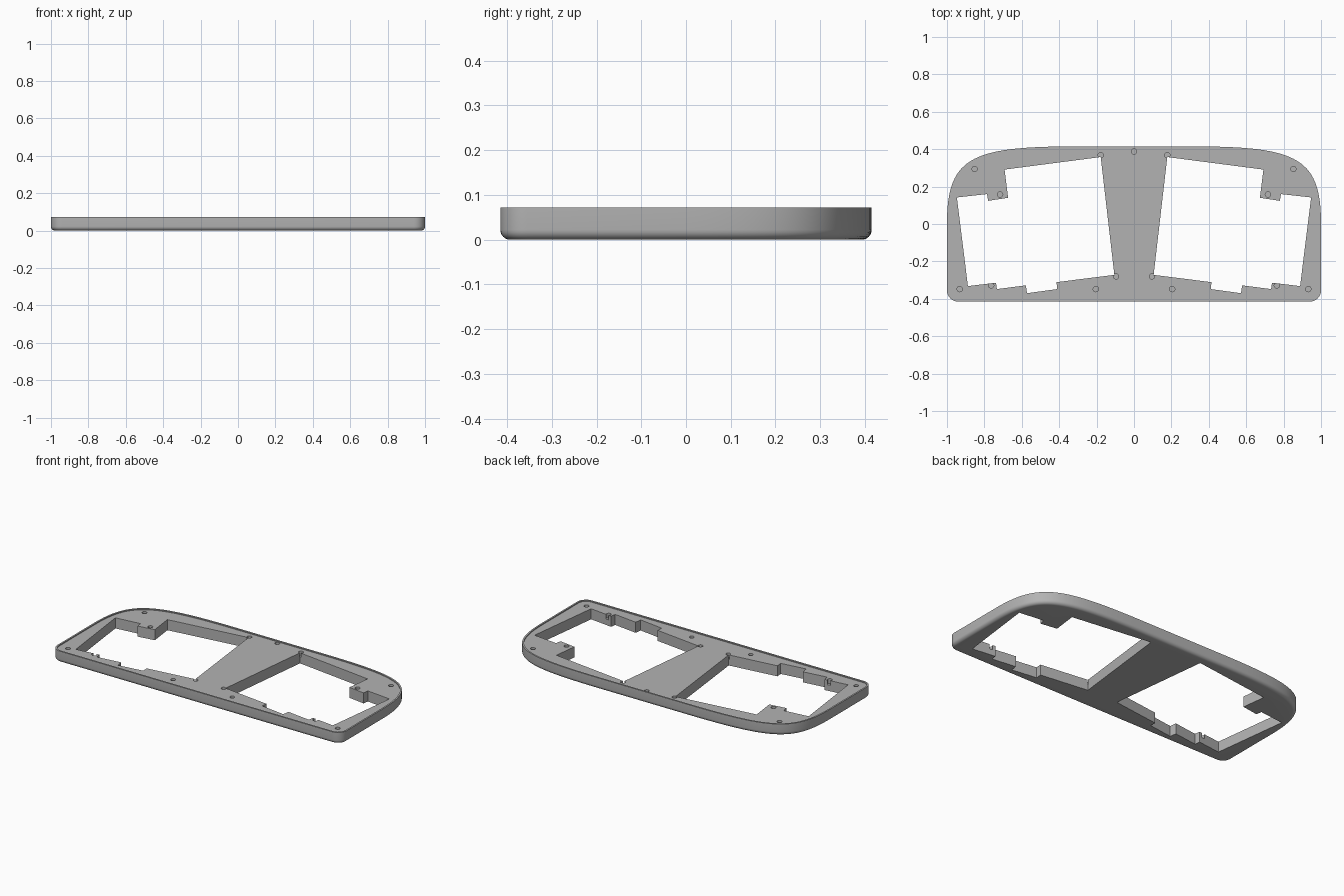
import bpy, bmesh, math
from mathutils import Vector
from mathutils.geometry import interpolate_bezier

cube = bpy.data.objects.get("Cube")
if cube:
    bpy.data.objects.remove(cube, do_unlink=True)

HEIGHT = 0.072
FILLET = 0.022
LIP_WIDTH, LIP_DEPTH = 0.01, 0.006

grey = bpy.data.materials.new("plain grey")
grey.use_nodes = True
colour = (0.45, 0.45, 0.45, 1)
grey.diffuse_color = colour
grey.node_tree.nodes["Principled BSDF"].inputs["Base Color"].default_value = colour


def make_object(name, bm):
    bmesh.ops.recalc_face_normals(bm, faces=bm.faces)
    mesh = bpy.data.meshes.new(name)
    bm.to_mesh(mesh)
    bm.free()
    mesh.materials.append(grey)
    obj = bpy.data.objects.new(name, mesh)
    bpy.context.collection.objects.link(obj)
    return obj


def loft(bm, rings):
    """Skin a stack of closed (points, z) rings and cap both ends."""
    loops = [[bm.verts.new((p[0], p[1], z)) for p in pts] for pts, z in rings]
    n = len(loops[0])
    for a, b in zip(loops, loops[1:]):
        for i in range(n):
            j = (i + 1) % n
            bm.faces.new((a[i], a[j], b[j], b[i]))
    bm.faces.new(loops[0])
    bm.faces.new(loops[-1])


def offset(points, distance):
    """Move a counter-clockwise outline inwards."""
    result = []
    for i, p in enumerate(points):
        before = (p - points[i - 1]).normalized()
        after = (points[(i + 1) % len(points)] - p).normalized()
        t = (before + after).normalized()
        result.append(p + Vector((-t.y, t.x)) * distance / max(t.dot(after), 0.5))
    return result


# Outline: small front corners, long sweeping back corners
radius = 0.06
half = []
for i in range(9):
    a = math.radians(-90 + 90 * i / 8)
    half.append(Vector((1 - radius + radius * math.cos(a),
                        -0.415 + radius + radius * math.sin(a))))
sweep = [Vector(p) for p in ((1, 0), (1, 0.36), (0.87, 0.415), (0.3, 0.415))]
half += interpolate_bezier(*sweep, 32)
outline = half + [Vector((-p.x, p.y)) for p in reversed(half)]

# Plate with a rounded underside and a thin raised lip on top
rings = []
for i in range(7):
    a = math.radians(90 * i / 6)
    rings.append((offset(outline, FILLET * (1 - math.sin(a))),
                  FILLET * (1 - math.cos(a))))
rings.append((outline, HEIGHT))
inner = offset(outline, LIP_WIDTH)
rings += [(inner, HEIGHT), (inner, HEIGHT - LIP_DEPTH)]
bm = bmesh.new()
loft(bm, rings)
plate = make_object("frame_plate", bm)

# Opening with its screw tab and stepped front edge
opening = [(0.178, 0.358), (0.692, 0.291), (0.673, 0.14), (0.78, 0.124),
           (0.786, 0.16), (0.947, 0.142), (0.888, -0.332), (0.738, -0.314),
           (0.733, -0.348), (0.578, -0.328), (0.572, -0.37), (0.411, -0.348),
           (0.414, -0.311), (0.105, -0.272)]
# Blind screw holes
holes = [(0.178, 0.368), (0.852, 0.294), (0.716, 0.158), (0.096, -0.28),
         (0.204, -0.348), (0.764, -0.328), (0.932, -0.348)]

bm_open, bm_holes = bmesh.new(), bmesh.new()


def cut_hole(x, y):
    circle = [(x + 0.0145 * math.cos(k * math.tau / 20),
               y + 0.0145 * math.sin(k * math.tau / 20)) for k in range(20)]
    loft(bm_holes, [(circle, HEIGHT - 0.035), (circle, HEIGHT + 0.1)])


for side in (1, -1):
    pts = [(side * x, y) for x, y in opening]
    loft(bm_open, [(pts, -0.1), (pts, HEIGHT + 0.1)])
    for x, y in holes:
        cut_hole(side * x, y)
cut_hole(0, 0.388)

bpy.context.view_layer.objects.active = plate
plate.select_set(True)
for name, bm in (("opening_cutter", bm_open), ("screw_hole_cutter", bm_holes)):
    cutter = make_object(name, bm)
    cutter.hide_render = True
    mod = plate.modifiers.new(name, 'BOOLEAN')
    mod.operation = 'DIFFERENCE'
    mod.solver = 'EXACT'
    mod.object = cutter
    bpy.ops.object.modifier_apply(modifier=name)
    bpy.data.objects.remove(cutter, do_unlink=True)

bpy.ops.object.shade_smooth_by_angle(angle=math.radians(30))
